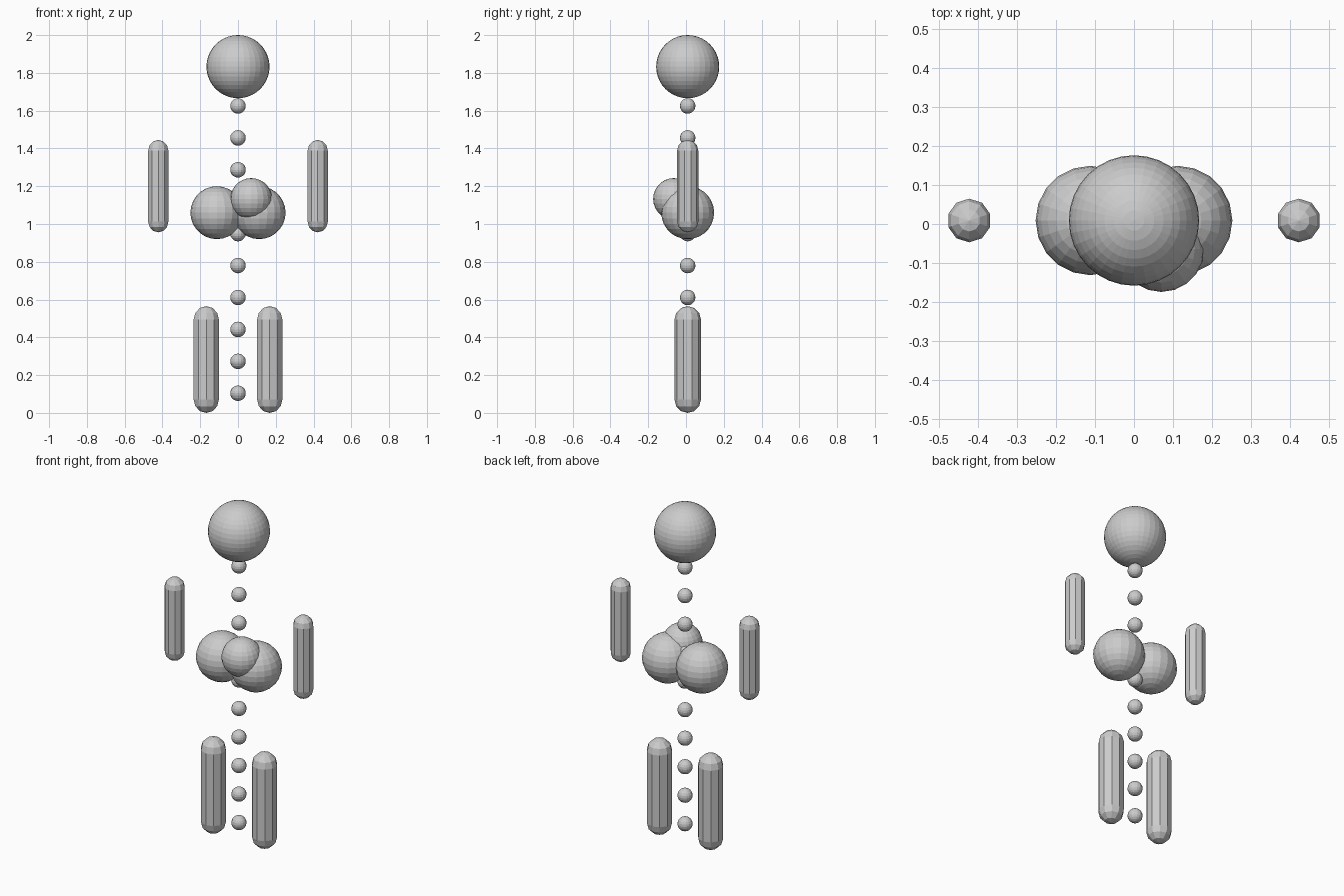
import bpy, bmesh, math
from mathutils import Vector, Matrix

if "Cube" in bpy.data.objects:
    bpy.data.objects.remove(bpy.data.objects["Cube"])

Y = 0.009  # common depth of every part except the upper centre ball


def finish(name, bm):
    bmesh.ops.recalc_face_normals(bm, faces=bm.faces)
    mesh = bpy.data.meshes.new(name)
    bm.to_mesh(mesh)
    bm.free()
    obj = bpy.data.objects.new(name, mesh)
    bpy.context.collection.objects.link(obj)
    return obj


def ball(name, loc, r, seg, rings):
    bm = bmesh.new()
    bmesh.ops.create_uvsphere(bm, u_segments=seg, v_segments=rings, radius=r)
    finish(name, bm).location = loc


def capsule(name, x, z0, z1, r, sides=10, cap=3):
    # half-round profile turned about the vertical axis
    bm = bmesh.new()
    pts = []
    for i in range(cap + 1):
        a = math.pi / 2 * i / cap
        pts.append((r * math.sin(a), z0 + r - r * math.cos(a)))
    pts += [(d, z0 + z1 - z) for d, z in reversed(pts)]
    verts = [bm.verts.new((0, d, z)) for d, z in pts]
    edges = [bm.edges.new(p) for p in zip(verts, verts[1:])]
    bmesh.ops.spin(bm, geom=verts + edges, cent=(0, 0, 0), axis=(0, 0, 1),
                   angle=math.tau, steps=sides, use_duplicate=False)
    bmesh.ops.remove_doubles(bm, verts=bm.verts, dist=1e-4)
    finish(name, bm).location = (x, Y, 0)


# Head
ball("head", (0, Y, 1.833), 0.167, 32, 20)

# Spine of evenly spaced beads
for i in range(10):
    ball(f"spine_bead_{i + 1}", (0, Y, 0.104 + 0.169 * i), 0.041, 16, 10)

# Cluster of balls at the waist
for side, s in (("left", -1), ("right", 1)):
    ball(f"{side}_waist_ball", (s * 0.112, Y, 1.06), 0.14, 20, 14)
ball("upper_waist_ball", (0.07, -0.064, 1.133), 0.11, 20, 14)

# Arms and legs
for side, s in (("left", -1), ("right", 1)):
    capsule(f"{side}_arm", s * 0.422, 0.956, 1.445, 0.056)
    capsule(f"{side}_leg", s * 0.168, 0.0, 0.565, 0.07)
